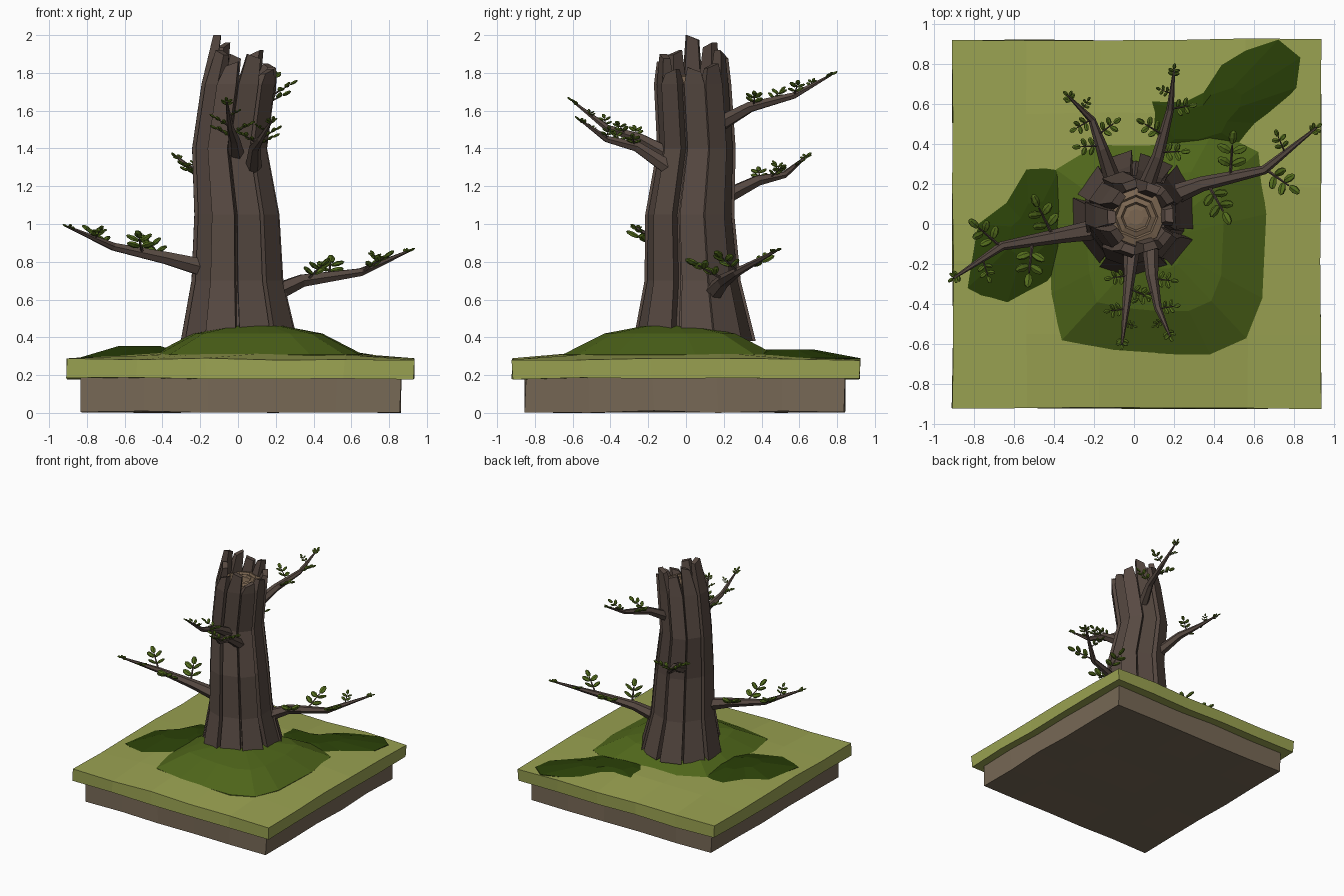
import bpy, bmesh, math, random
from mathutils import Vector, Matrix

if "Cube" in bpy.data.objects:
    bpy.data.objects.remove(bpy.data.objects["Cube"])

random.seed(4)
UP = Vector((0, 0, 1))


def material(name, r, g, b):
    m = bpy.data.materials.new(name)
    m.diffuse_color = [(c / 255) ** 2.2 for c in (r, g, b)] + [1]
    m.use_nodes = True
    m.node_tree.nodes["Principled BSDF"].inputs["Base Color"].default_value = m.diffuse_color
    return m


GRASS = material("grass", 152, 160, 82)
MID = material("mid_green", 80, 102, 32)
DARK = material("dark_green", 46, 66, 16)
DIRT = material("dirt", 118, 104, 86)
BARK = material("bark", 88, 75, 68)
WOOD = material("cut_wood", 122, 102, 82)
LEAF = material("leaf", 84, 108, 34)


def finish(bm, name, mat):
    bmesh.ops.recalc_face_normals(bm, faces=bm.faces)
    me = bpy.data.meshes.new(name)
    bm.to_mesh(me)
    bm.free()
    me.materials.append(mat)
    ob = bpy.data.objects.new(name, me)
    bpy.context.collection.objects.link(ob)
    return ob


def loft(bm, rings):
    """Skin a list of equal-length point rings and cap both ends."""
    vs = [[bm.verts.new(p) for p in ring] for ring in rings]
    n = len(vs[0])
    for a, b in zip(vs, vs[1:]):
        for i in range(n):
            j = (i + 1) % n
            bm.faces.new((a[i], a[j], b[j], b[i]))
    bm.faces.new(vs[0][::-1])
    bm.faces.new(vs[-1])


def circle(c, d, r, n):
    d = Vector(d).normalized()
    side = d.cross(UP if abs(d.z) < 0.95 else Vector((1, 0, 0))).normalized()
    top = side.cross(d)
    return [Vector(c) + r * (side * math.cos(t) + top * math.sin(t))
            for t in (2 * math.pi * i / n for i in range(n))]


def tube(bm, pts, radii, n=6):
    pts = [Vector(p) for p in pts]
    rings = []
    for i, p in enumerate(pts):
        d = pts[min(i + 1, len(pts) - 1)] - pts[max(i - 1, 0)]
        rings.append(circle(p, d, radii[i], n))
    loft(bm, rings)


# ground slabs: square prisms with a gently uneven grid
def slab(name, mat, x0, x1, y0, y1, z0, z1, rise):
    bm = bmesh.new()
    bmesh.ops.create_cube(bm, size=1)
    bmesh.ops.subdivide_edges(bm, edges=[e for e in bm.edges if
                              abs((e.verts[0].co - e.verts[1].co).z) < 0.5],
                              cuts=4, use_grid_fill=True)
    for v in bm.verts:
        u, w, top = v.co.x, v.co.y, v.co.z > 0
        bulge = (1 - 4 * u * u) * (1 - 4 * w * w)
        v.co.x = x0 + (u + 0.5) * (x1 - x0) + random.uniform(-0.006, 0.006)
        v.co.y = y0 + (w + 0.5) * (y1 - y0) + random.uniform(-0.006, 0.006)
        v.co.z = (z1 + rise * bulge if top else z0) + random.uniform(0, 0.012)
    finish(bm, name, mat)


slab("dirt_base", DIRT, -0.83, 0.86, -0.85, 0.84, 0.0, 0.19, 0.0)
slab("grass_slab", GRASS, -0.905, 0.93, -0.92, 0.92, 0.175, 0.278, 0.05)


# grassy mounds: outline ring pulled in towards a raised centre
def mound(name, mat, outline, centre, steps):
    bm = bmesh.new()
    c = Vector(centre)
    loft(bm, [[(*(c + (Vector(p) - c) * k), z) for p in outline] for k, z in steps])
    finish(bm, name, mat)


mound("main_mound", MID,
      [(-0.45, 0), (-0.42, -0.35), (-0.36, -0.58), (-0.1, -0.63), (0.12, -0.65),
       (0.38, -0.65), (0.56, -0.57), (0.64, -0.37), (0.66, 0.05), (0.62, 0.36),
       (0.4, 0.47), (0.1, 0.42), (-0.2, 0.42), (-0.4, 0.28)], (0.1, -0.08),
      [(1, 0.25), (1, 0.31), (0.62, 0.42), (0.25, 0.46)])
mound("left_mound", DARK,
      [(-0.83, -0.32), (-0.64, -0.42), (-0.41, -0.36), (-0.22, -0.2), (-0.22, 0.15),
       (-0.33, 0.36), (-0.54, 0.33), (-0.65, 0.12), (-0.78, 0)], (-0.52, -0.02),
      [(1, 0.25), (1, 0.295), (0.35, 0.355)])
mound("back_mound", DARK,
      [(-0.1, 0.42), (-0.02, 0.65), (0.2, 0.65), (0.35, 0.7), (0.45, 0.83), (0.72, 0.92),
       (0.83, 0.83), (0.81, 0.68), (0.65, 0.5), (0.58, 0.36), (0.3, 0.28), (0, 0.28)],
      (0.34, 0.52), [(1, 0.25), (1, 0.29), (0.4, 0.335)])

# trunk: levels are (z, centre x, centre y, radius)
LEVELS = [(0.38, 0.01, 0.045, 0.305), (0.7, 0.0, 0.035, 0.238), (1.05, -0.003, 0.02, 0.22),
          (1.4, -0.042, 0.055, 0.193), (1.74, 0.005, 0.035, 0.19)]
bm = bmesh.new()
loft(bm, [circle((x, y, z), UP, r - 0.035, 10) for z, x, y, r in LEVELS])
finish(bm, "trunk_core", BARK)

# bark strips, alternately proud and recessed, ending in broken splinters
TOPS = [1.83, 1.85, 1.92, 1.9, 1.96, 2.0, 1.92, 1.86, 1.9, 1.82]
bm = bmesh.new()
for i, top in enumerate(TOPS):
    a = 2 * math.pi * i / 10 + random.uniform(-0.05, 0.05)
    out = Vector((math.cos(a), math.sin(a), 0))
    side = Vector((-out.y, out.x, 0))
    step = 0.008 if i % 2 else -0.008
    lean = (top - 1.74) * 0.2
    rings = []
    for z, x, y, r in LEVELS + [(top, 0.005 + lean, 0.035, 0.18)]:
        last = z == top
        w = r * (0.2 if last else 0.285)
        depth = 0.04 if last else 0.07
        tilt = 0.025 * (-1) ** i if last else 0
        R = r + step
        ring = []
        for s, k in ((-1, 0), (1, 0), (1, 1), (-1, 1)):
            p = Vector((x, y, z)) + out * (R - depth * k) + side * (s * w * (1 - 0.2 * k))
            p.z -= max(0, s * tilt)
            ring.append(p)
        rings.append(ring)
    loft(bm, rings)
finish(bm, "bark_strips", BARK)

# broken top with growth rings
bm = bmesh.new()
loft(bm, [circle((0.01, 0.035, z), UP, r, 8) for r, z in
          ((0.15, 1.7), (0.145, 1.78), (0.11, 1.79), (0.1, 1.775), (0.075, 1.785),
           (0.065, 1.77), (0.04, 1.775))])
finish(bm, "trunk_top_rings", WOOD)


def add_leaf(bm, base, d, length):
    d = d.normalized()
    side = d.cross(UP).normalized()
    side = (side + d.cross(side) * random.uniform(-0.6, 0.6)).normalized()
    nor = d.cross(side)
    c = base + d * length * 0.55
    m = Matrix((side * length * 0.3, nor * length * 0.17, d * length * 0.5)).transposed().to_4x4()
    bmesh.ops.create_uvsphere(bm, u_segments=6, v_segments=4, radius=1,
                              matrix=Matrix.Translation(c) @ m)


def leafy_stem(wood, leaves, p, d, length, size, pairs):
    """A thin stem with paired leaves and one leaf at the tip."""
    d = d.normalized()
    tip = p + d * length
    tube(wood, [p, tip], [length * 0.05, length * 0.025], 4)
    side = d.cross(UP).normalized()
    for k in range(pairs):
        at = p.lerp(tip, (k + 1) / (pairs + 0.6))
        for s in (-1, 1):
            add_leaf(leaves, at, d * 0.5 + side * s + UP * random.uniform(0, 0.5), size)
    add_leaf(leaves, tip, d, size)


# branches: name, path, start radius, twig length, first twig side
BRANCHES = [
    ("right", [(0.16, 0.13, 0.62), (0.34, 0.2, 0.70), (0.65, 0.27, 0.745), (0.91, 0.48, 0.86)],
     0.055, 0.18, 1),
    ("left", [(-0.15, -0.02, 0.76), (-0.38, -0.06, 0.82), (-0.66, -0.11, 0.88), (-0.9, -0.27, 0.985)],
     0.055, 0.18, 1),
    ("upper_front", [(-0.01, -0.1, 1.37), (-0.02, -0.24, 1.45), (-0.04, -0.42, 1.51), (-0.06, -0.6, 1.65)],
     0.045, 0.1, 1),
    ("lower_front", [(0.08, -0.08, 1.29), (0.09, -0.26, 1.41), (0.12, -0.42, 1.45), (0.18, -0.56, 1.55)],
     0.045, 0.1, -1),
    ("upper_back", [(0.05, 0.16, 1.52), (0.12, 0.34, 1.62), (0.18, 0.57, 1.68), (0.2, 0.77, 1.79)],
     0.045, 0.12, 1),
    ("lower_back", [(-0.1, 0.2, 1.14), (-0.16, 0.38, 1.23), (-0.21, 0.52, 1.26), (-0.33, 0.64, 1.36)],
     0.045, 0.11, -1),
]
for name, path, r, twig, s in BRANCHES:
    wood, leaves = bmesh.new(), bmesh.new()
    pts = [Vector(p) for p in path]
    tube(wood, pts, [r, r * 0.68, r * 0.42, r * 0.12])
    for t, k in ((1.08, 1), (1.45, 1), (2.02, 0.9), (2.4, 0.55)):
        i = int(t)
        p = pts[i].lerp(pts[i + 1], t - i)
        d = (pts[i + 1] - pts[i]).normalized()
        side = d.cross(UP).normalized() * s
        leafy_stem(wood, leaves, p, side + d * 0.3 + UP * 0.45, twig * k, twig * k * 0.44, 2)
        s = -s
    end = (pts[3] - pts[2]).normalized()
    leafy_stem(wood, leaves, pts[3] - end * 0.05, end, 0.05, 0.035, 2)
    finish(wood, name + "_branch", BARK)
    finish(leaves, name + "_leaves", LEAF)
